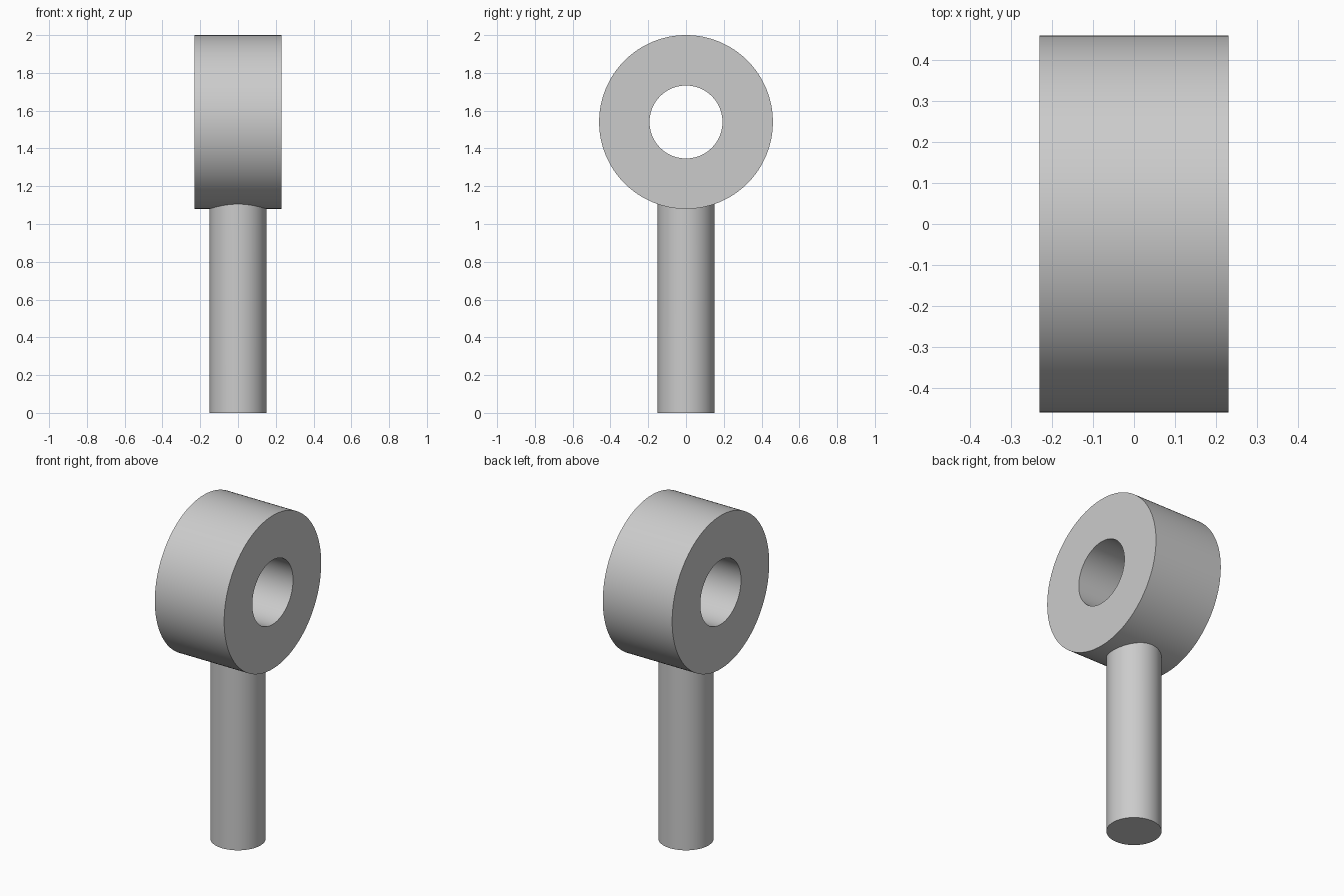
import bpy, bmesh, math
from mathutils import Matrix, Vector

cube = bpy.data.objects.get("Cube")
if cube:
    bpy.data.objects.remove(cube, do_unlink=True)

EYE_Z, EYE_R, HOLE_R, HALF_WIDTH = 1.54, 0.46, 0.193, 0.23
SHANK_R = 0.15
SINK = 0.005

steel = bpy.data.materials.new("light grey steel")
steel.use_nodes = True
grey = (0.6, 0.6, 0.6, 1)
steel.diffuse_color = grey
steel.node_tree.nodes["Principled BSDF"].inputs["Base Color"].default_value = grey


def finish(bm, name):
    bmesh.ops.recalc_face_normals(bm, faces=bm.faces)
    mesh = bpy.data.meshes.new(name)
    bm.to_mesh(mesh)
    bm.free()
    mesh.materials.append(steel)
    obj = bpy.data.objects.new(name, mesh)
    bpy.context.collection.objects.link(obj)
    bpy.ops.object.select_all(action="DESELECT")
    bpy.context.view_layer.objects.active = obj
    obj.select_set(True)
    bpy.ops.object.shade_smooth_by_angle(angle=math.radians(35))
    return obj


# Eye ring: a rectangular section spun about the x axis
bm = bmesh.new()
section = [(-HALF_WIDTH, HOLE_R), (HALF_WIDTH, HOLE_R),
           (HALF_WIDTH, EYE_R), (-HALF_WIDTH, EYE_R)]
verts = [bm.verts.new((x, 0, EYE_Z + r)) for x, r in section]
edges = [bm.edges.new((verts[i], verts[(i + 1) % 4])) for i in range(4)]
bmesh.ops.spin(bm, geom=verts + edges, cent=Vector((0, 0, EYE_Z)),
               axis=(1, 0, 0), angle=math.tau, steps=128, use_merge=True)
bmesh.ops.remove_doubles(bm, verts=bm.verts, dist=1e-5)
finish(bm, "eye_ring")

# Shank: a round bar whose top edge follows the curve of the ring
bm = bmesh.new()
bmesh.ops.create_cone(bm, cap_ends=True, segments=96, radius1=SHANK_R,
                      radius2=SHANK_R, depth=1,
                      matrix=Matrix.Translation((0, 0, 0.5)))
top_cap = [f for f in bm.faces if f.normal.z > 0.9]
bmesh.ops.delete(bm, geom=top_cap, context="FACES_ONLY")
for v in bm.verts:
    if v.co.z > 0.5:
        v.co.z = EYE_Z - math.sqrt(EYE_R ** 2 - v.co.y ** 2) + SINK
finish(bm, "shank")
